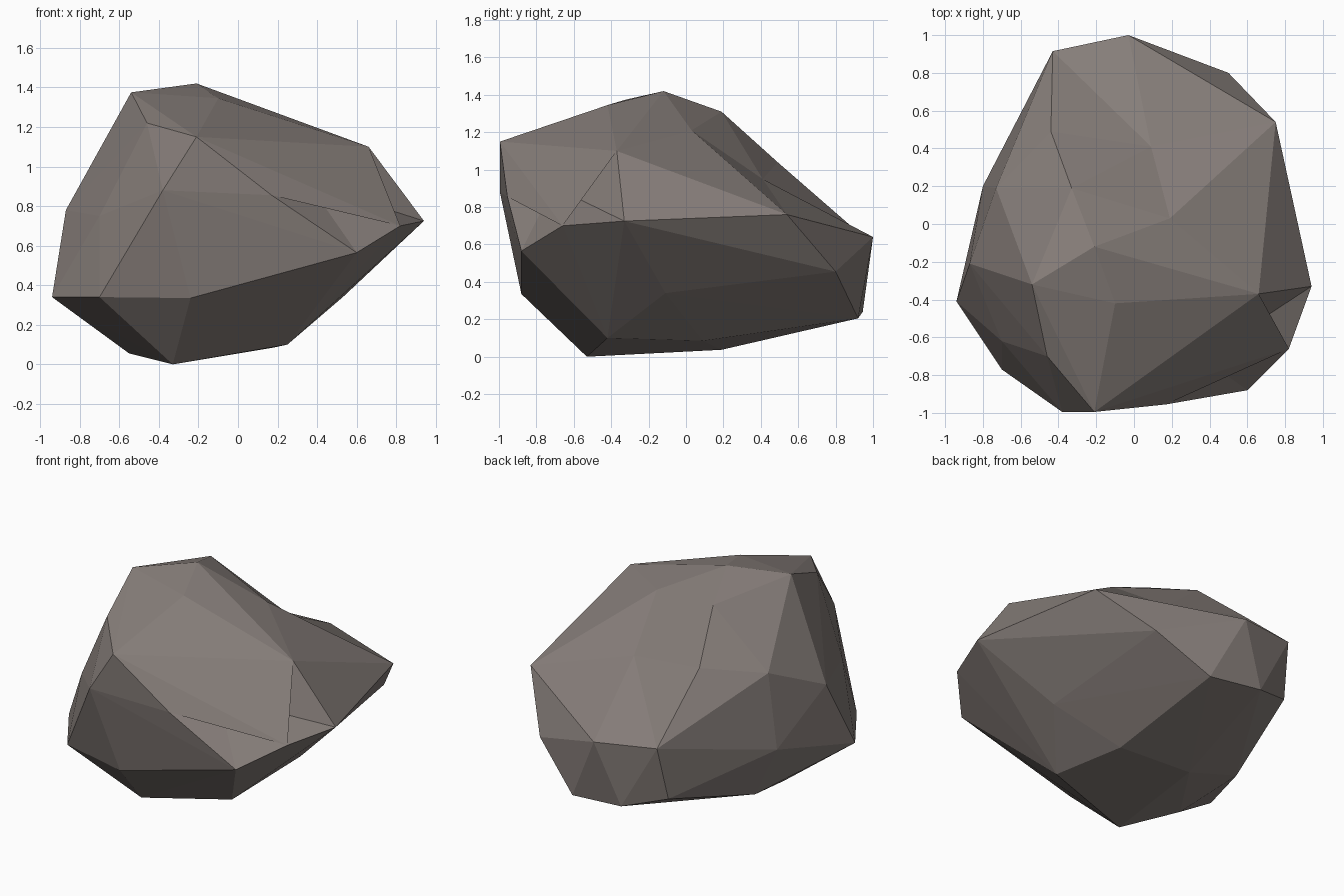
import bpy, bmesh

if "Cube" in bpy.data.objects:
    bpy.data.objects.remove(bpy.data.objects["Cube"])

# Corner points of the chiselled boulder, grouped by level
crown = [(-.21, -.12, 1.42), (-.54, -.32, 1.375), (-.10, -.42, 1.345), (-.33, .19, 1.31),
         (-.46, -.70, 1.22), (.19, .03, 1.21), (.01, -.72, 1.18), (-.21, -.995, 1.15),
         (.66, -.37, 1.10), (-.44, .49, 1.04)]
waist = [(-.73, .19, .97), (-.38, -.995, .88), (.17, -.955, .855), (-.87, -.21, .78),
         (.75, .54, .76), (-.70, -.62, .75), (.94, -.33, .725), (.82, -.66, .70),
         (-.43, .915, .67), (-.03, 1.0, .64), (.60, -.88, .565)]
base = [(-.80, .20, .49), (.50, .80, .455), (-.94, -.41, .34), (-.70, -.77, .34),
        (-.24, -.88, .335), (.53, -.11, .34), (-.46, .84, .32), (-.19, .945, .24),
        (.18, .92, .205), (-.635, .19, .15), (.25, -.42, .10), (.18, .09, .085),
        (-.55, -.23, .055), (-.27, .19, .037), (-.33, -.53, 0)]

bm = bmesh.new()
top, mid, low = ([bm.verts.new(p) for p in level] for level in (crown, waist, base))
bmesh.ops.convex_hull(bm, input=bm.verts[:])
bmesh.ops.recalc_face_normals(bm, faces=bm.faces[:])


def dent(point, ring):
    """Replace the upward faces inside a ring of corners by a fan to a sunken point."""
    ring = set(ring)
    bm.normal_update()
    old = [f for f in bm.faces if f.normal.z > 0 and all(v in ring for v in f.verts)]
    rim = [tuple(e.verts) for e in {e for f in old for e in f.edges}
           if sum(f in old for f in e.link_faces) == 1]
    bmesh.ops.delete(bm, geom=old, context='FACES_ONLY')
    centre = bm.verts.new(point)
    for a, b in rim:
        bm.faces.new((a, b, centre))
    # drop inner edges left without faces
    loose = [e for e in bm.edges if not e.link_faces]
    for e in loose:
        bm.edges.remove(e)


# Notch on the front right shoulder
dent((.36, -.71, .91), [top[6], top[8], mid[6], mid[7], mid[10], mid[2]])
# Shallow hollow on the back slope
dent((.09, .41, .95), [top[5], top[3], top[9], mid[8], mid[9], mid[4]])

for v in [v for v in bm.verts if not v.link_faces]:
    bm.verts.remove(v)
bmesh.ops.recalc_face_normals(bm, faces=bm.faces[:])

mesh = bpy.data.meshes.new("boulder")
bm.to_mesh(mesh)
bm.free()
stone = bpy.data.materials.new("warm grey stone")
stone.diffuse_color = (.24, .208, .193, 1)
stone.use_nodes = True
stone.node_tree.nodes["Principled BSDF"].inputs["Base Color"].default_value = stone.diffuse_color
mesh.materials.append(stone)
bpy.context.collection.objects.link(bpy.data.objects.new("boulder", mesh))
